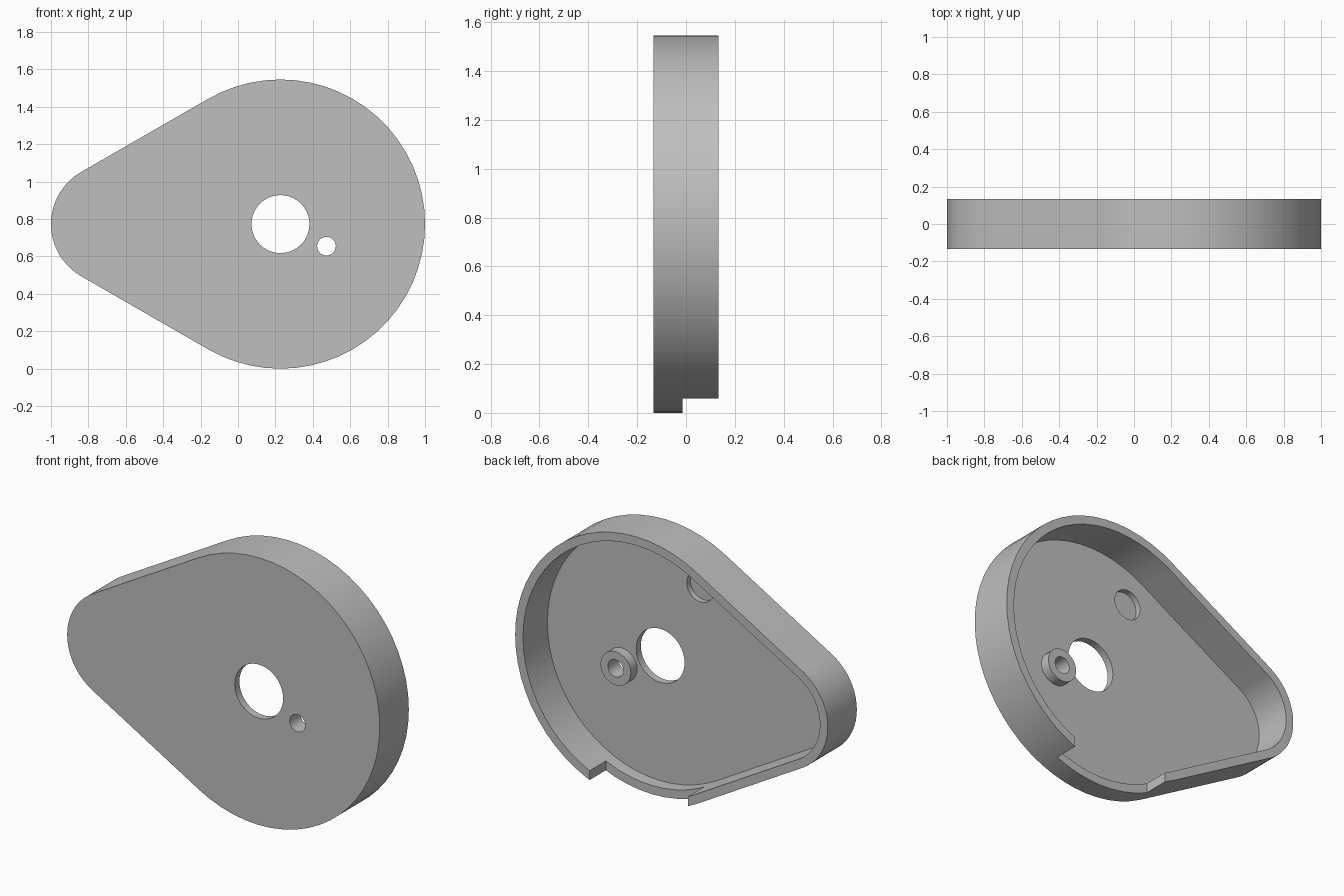
import bpy, bmesh, math

if "Cube" in bpy.data.objects:
    bpy.data.objects.remove(bpy.data.objects["Cube"], do_unlink=True)

grey = bpy.data.materials.new("plain_grey")
grey.use_nodes = True
grey.diffuse_color = (0.52, 0.52, 0.52, 1)
grey.node_tree.nodes["Principled BSDF"].inputs["Base Color"].default_value = grey.diffuse_color

FRONT, FLOOR, BACK = -0.133, -0.09, 0.133
BIG, SMALL = (0.227, 0.773), (-0.679, 0.773)
BIG_R, SMALL_R, WALL = 0.773, 0.321, 0.05


def arc(centre, radius, start, end, steps):
    """Points on an arc in the x-z plane, both ends included."""
    angles = [math.radians(start + (end - start) * i / steps) for i in range(steps + 1)]
    return [(centre[0] + radius * math.cos(a), centre[1] + radius * math.sin(a)) for a in angles]


def circle(centre, radius, steps=32):
    return arc(centre, radius, 0, 360, steps)[:-1]


def teardrop(inset):
    """Two arcs joined by their common tangents."""
    return (arc(BIG, BIG_R - inset, -120, 120, 40)
            + arc(SMALL, SMALL_R - inset, 120, 240, 20))


def prism(name, outline, y0, y1):
    """Extrude an x-z outline along y."""
    bm = bmesh.new()
    face = bm.faces.new([bm.verts.new((x, y0, z)) for x, z in outline])
    result = bmesh.ops.extrude_face_region(bm, geom=[face])
    moved = [v for v in result["geom"] if isinstance(v, bmesh.types.BMVert)]
    bmesh.ops.translate(bm, verts=moved, vec=(0, y1 - y0, 0))
    bmesh.ops.recalc_face_normals(bm, faces=bm.faces)
    mesh = bpy.data.meshes.new(name)
    bm.to_mesh(mesh)
    bm.free()
    mesh.materials.append(grey)
    obj = bpy.data.objects.new(name, mesh)
    bpy.context.collection.objects.link(obj)
    return obj


def activate(obj):
    bpy.ops.object.select_all(action="DESELECT")
    obj.select_set(True)
    bpy.context.view_layer.objects.active = obj


def boolean(target, tool, operation="DIFFERENCE"):
    """Apply a boolean and discard the tool."""
    activate(target)
    mod = target.modifiers.new("boolean", "BOOLEAN")
    mod.operation, mod.solver, mod.object = operation, "EXACT", tool
    bpy.ops.object.modifier_apply(modifier=mod.name)
    bpy.data.objects.remove(tool, do_unlink=True)


# Shell: solid teardrop hollowed from the back
cover = prism("cover", teardrop(0), FRONT, BACK)
boolean(cover, prism("hollow", teardrop(WALL), FLOOR, BACK + 0.1))

# Notch in the bottom wall
notch = [(-0.105, -0.1), (0.523, -0.1), (0.523, 0.3), (-0.105, 0.3)]
boolean(cover, prism("notch", notch, -0.015, BACK + 0.1))

# Screw boss on the inside
SCREW = (0.473, 0.655)
boolean(cover, prism("boss", circle(SCREW, 0.097), FLOOR - 0.02, -0.033), "UNION")

# Through holes and blind recess
boolean(cover, prism("shaft_hole", circle(BIG, 0.155, 40), FRONT - 0.1, BACK))
boolean(cover, prism("screw_hole", circle(SCREW, 0.05, 24), FRONT - 0.1, BACK))
boolean(cover, prism("recess", circle((-0.03, 1.24), 0.088), FLOOR - 0.033, BACK))

activate(cover)
bpy.ops.object.shade_smooth_by_angle(angle=math.radians(30))
